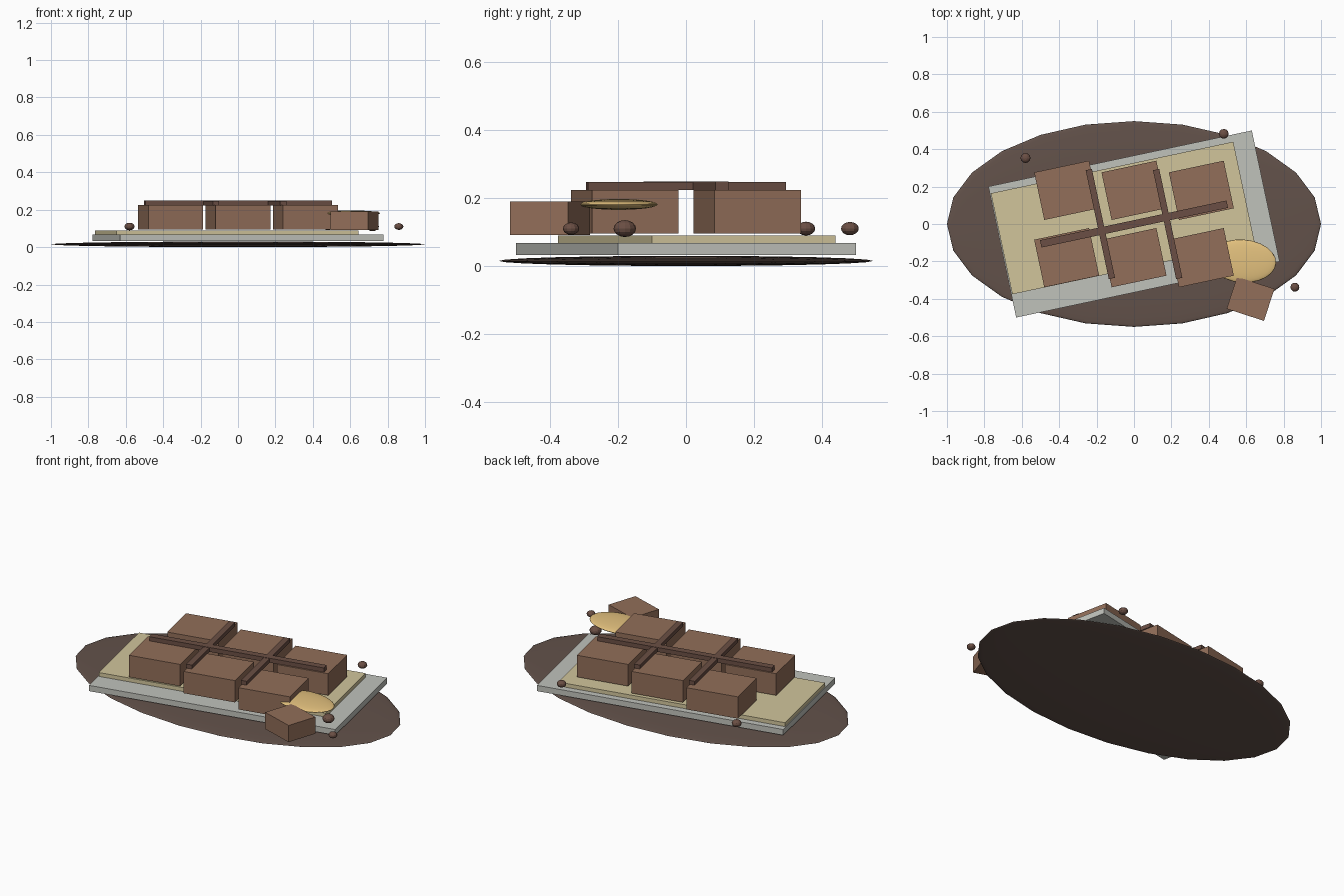
import bpy
from math import radians

if "Cube" in bpy.data.objects:
    bpy.data.objects.remove(bpy.data.objects["Cube"])

TILT = 12


def material(name, rgb):
    m = bpy.data.materials.new(name)
    m.diffuse_color = (*rgb, 1)
    m.use_nodes = True
    m.node_tree.nodes["Principled BSDF"].inputs["Base Color"].default_value = m.diffuse_color
    return m


plate_brown = material("plate_brown", (0.124, 0.084, 0.069))
foil_grey = material("foil_grey", (0.53, 0.54, 0.50))
paper_cream = material("paper_cream", (0.64, 0.56, 0.33))
chocolate = material("chocolate", (0.287, 0.156, 0.10))
dark_chocolate = material("dark_chocolate", (0.147, 0.078, 0.058))
almond_gold = material("almond_gold", (0.78, 0.54, 0.21))


def box(name, x, y, z0, z1, sx, sy, mat, angle=TILT):
    bpy.ops.mesh.primitive_cube_add(size=1, location=(x, y, (z0 + z1) / 2),
                                    rotation=(0, 0, radians(angle)))
    ob = bpy.context.object
    ob.name = name
    ob.scale = (sx, sy, z1 - z0)
    ob.data.materials.append(mat)
    return ob


def ellipsoid(name, loc, radii, mat, segments, rings, smooth=False, angle=0):
    bpy.ops.mesh.primitive_uv_sphere_add(segments=segments, ring_count=rings, radius=1,
                                         location=loc, rotation=(0, 0, radians(angle)))
    ob = bpy.context.object
    ob.name = name
    ob.scale = radii
    ob.data.materials.append(mat)
    if smooth:
        bpy.ops.object.shade_smooth_by_angle(angle=radians(40))
    return ob


# Thin oval plate
ellipsoid("plate", (0, 0, 0.015), (1, 0.55, 0.015), plate_brown, 24, 12, True)

# Wrapper layers
box("foil_sheet", 0, 0, 0.033, 0.067, 1.44, 0.716, foil_grey)
box("paper_sheet", -0.06, 0.032, 0.067, 0.09, 1.325, 0.552, paper_cream)

# Six chocolate squares
for row, y in enumerate((-0.18, 0.18)):
    for col, x in enumerate((-0.36, 0, 0.36)):
        box(f"chocolate_square_{row}_{col}", x, y, 0.095, 0.224, 0.30, 0.26, chocolate)

# Dividing strips on top
box("long_strip", 0, 0, 0.223, 0.249, 1.02, 0.04, dark_chocolate)
for i, x in enumerate((-0.18, 0.18)):
    box(f"cross_strip_{i}", x, 0, 0.223, 0.247, 0.034, 0.595, dark_chocolate)

# Broken piece and almond
box("broken_piece", 0.623, -0.40, 0.091, 0.19, 0.21, 0.18, chocolate, -18)
ellipsoid("almond", (0.58, -0.198, 0.181), (0.18, 0.115, 0.016), almond_gold, 24, 12, True, -4)

# Crumbs
for i, (x, y, r) in enumerate(((-0.58, 0.353, 0.027), (0.48, 0.482, 0.026),
                               (0.86, -0.338, 0.024), (0.72, -0.18, 0.033))):
    ellipsoid(f"crumb_{i}", (x, y, 0.11), (r, r, r * 0.75), dark_chocolate, 12, 8)
